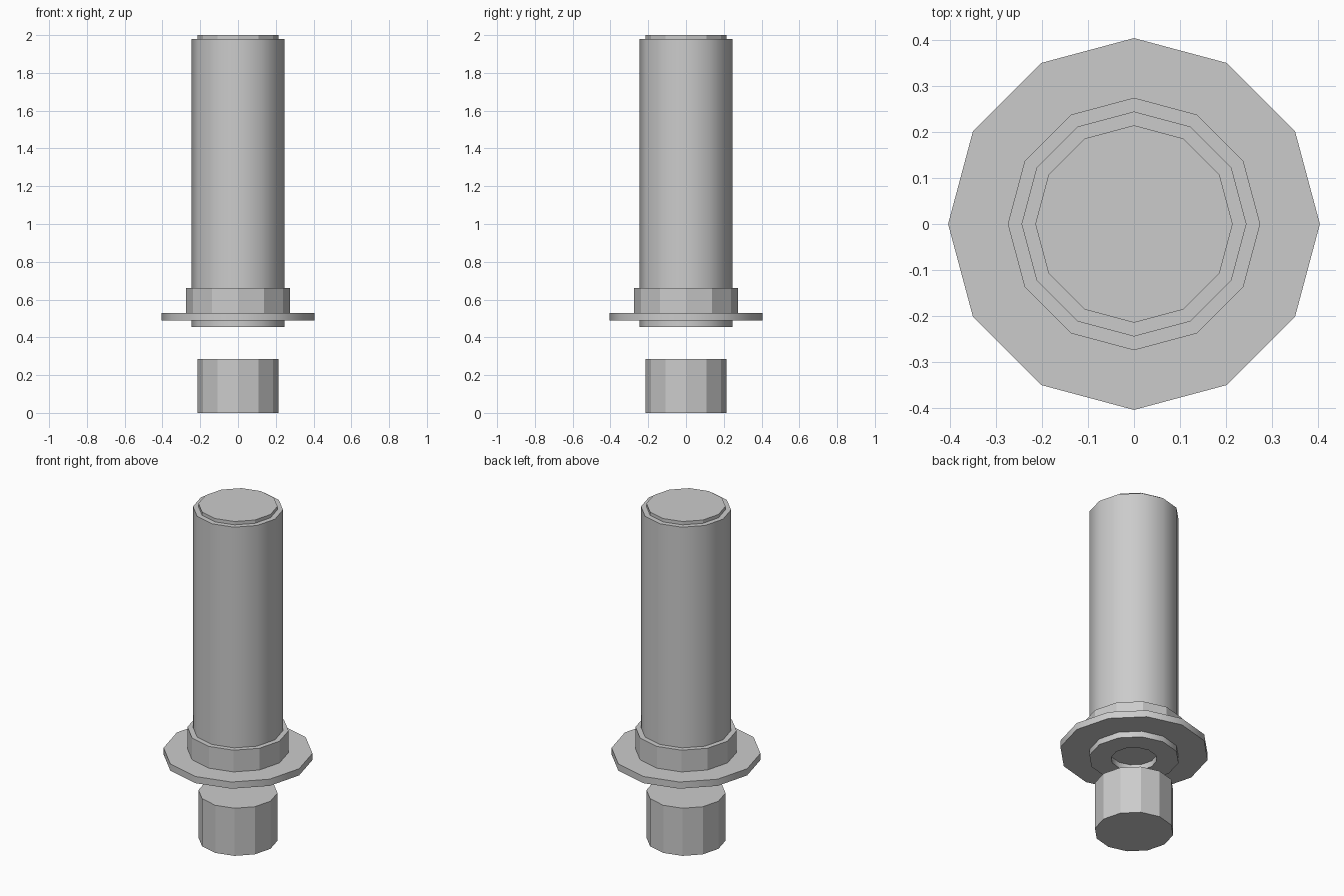
import bpy, bmesh
from math import cos, sin, pi

if "Cube" in bpy.data.objects:
    bpy.data.objects.remove(bpy.data.objects["Cube"])

SIDES = 12


def lathe(name, profile, smooth=False):
    """Spin (radius, z) points from bottom to top; the ends are capped."""
    bm = bmesh.new()
    rings = []
    for r, z in profile:
        rings.append([bm.verts.new((r * cos(2 * pi * i / SIDES),
                                    r * sin(2 * pi * i / SIDES), z))
                      for i in range(SIDES)])
    for a, b in zip(rings, rings[1:]):
        for i in range(SIDES):
            j = (i + 1) % SIDES
            bm.faces.new((a[i], a[j], b[j], b[i]))
    bm.faces.new(rings[0][::-1])
    bm.faces.new(rings[-1])
    bmesh.ops.recalc_face_normals(bm, faces=bm.faces)
    mesh = bpy.data.meshes.new(name)
    bm.to_mesh(mesh)
    bm.free()
    obj = bpy.data.objects.new(name, mesh)
    bpy.context.collection.objects.link(obj)
    if smooth:
        bpy.ops.object.select_all(action='DESELECT')
        obj.select_set(True)
        bpy.context.view_layer.objects.active = obj
        bpy.ops.object.shade_smooth_by_angle(angle=pi / 4)
    return obj


# Long body with a shallow round recess underneath
lathe("body", [(0.125, 0.49), (0.125, 0.455), (0.245, 0.455), (0.245, 1.98)], True)

# Thin disc on top of the body
lathe("top_cap", [(0.215, 1.97), (0.215, 2.0)])

# Wide flange; its underside meets the recess ceiling
lathe("flange", [(0.405, 0.49), (0.405, 0.53)], True)

# Faceted collar above the flange
lathe("collar", [(0.275, 0.53), (0.275, 0.66)])

# Detached faceted base
lathe("base", [(0.215, 0.0), (0.215, 0.285)])
